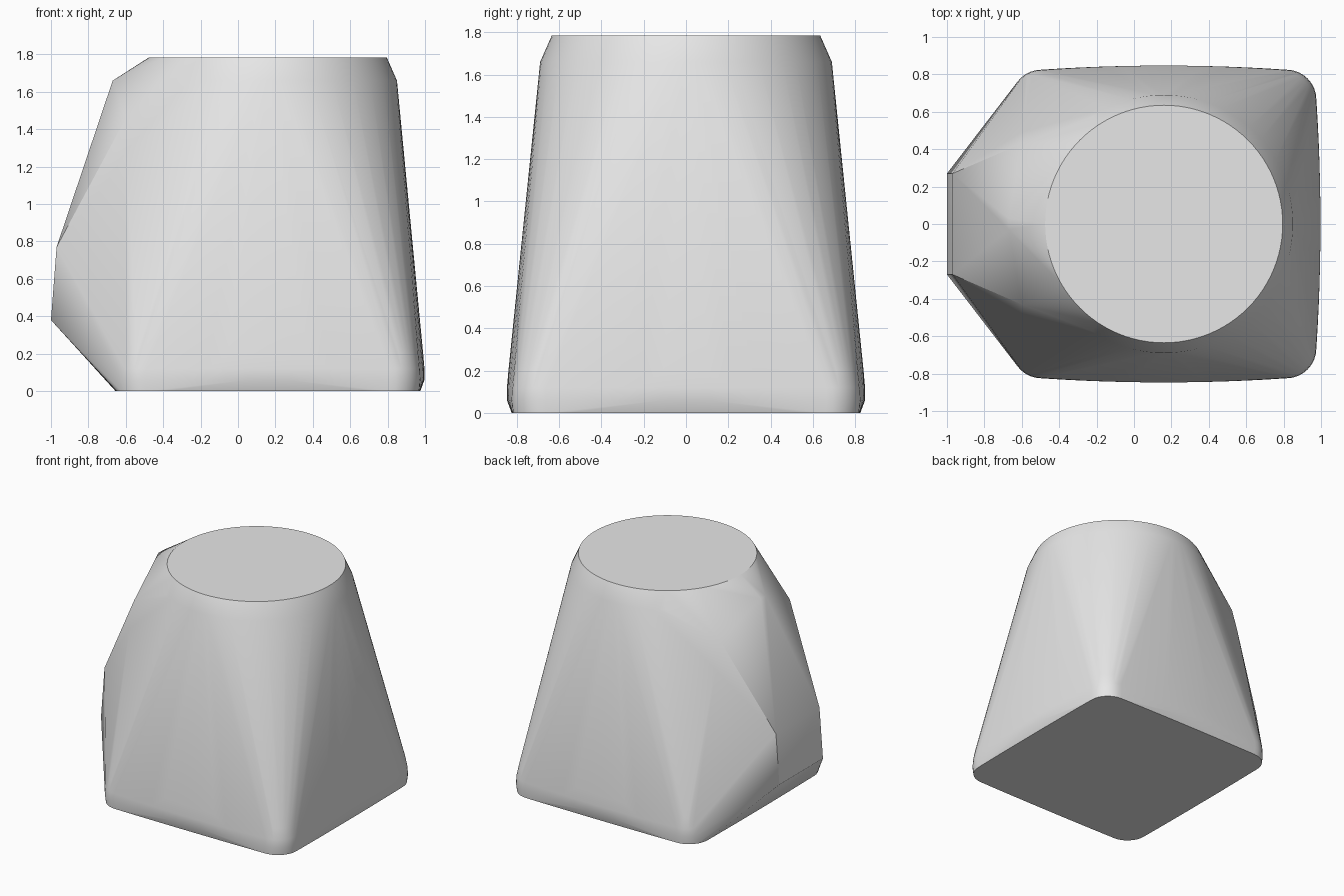
import bpy, bmesh, math

cube = bpy.data.objects.get("Cube")
if cube:
    bpy.data.objects.remove(cube, do_unlink=True)

CX = 0.16  # centre line of the round body


def circle(radius, z, sides=96):
    """Ring of points around the body axis."""
    steps = [2 * math.pi * i / sides for i in range(sides)]
    return [(CX + radius * math.cos(a), radius * math.sin(a), z) for a in steps]


def rounded_square(half_x, half_y, radius, bow, z):
    """Rounded square ring whose sides swell outwards by bow."""
    pts = []
    ix, iy = half_x - radius, half_y - radius
    for sx in (-1, 1):
        for sy in (-1, 1):
            for i in range(9):
                a = math.pi / 2 * i / 8
                pts.append((CX + sx * (ix + radius * math.cos(a)),
                            sy * (iy + radius * math.sin(a)), z))
        for i in range(-5, 6):
            t = i / 6
            swell = bow * (1 - t * t)
            pts.append((CX + sx * (half_x + swell), t * iy, z))
            pts.append((CX + t * ix, sx * (half_y + swell), z))
    return pts


# Body: square foot blending into a bevelled round top
points = circle(0.635, 1.785) + circle(0.69, 1.66)
points += rounded_square(0.81, 0.82, 0.16, 0.005, 0)
points += rounded_square(0.815, 0.825, 0.16, 0.022, 0.06)
points += rounded_square(0.812, 0.822, 0.16, 0.025, 0.12)
points += rounded_square(0.80, 0.81, 0.16, 0.03, 0.2)

# Faceted nose, mirrored across y
for side in (-1, 1):
    for x, y, z in ((-1.0, 0.27, 0.38), (-0.97, 0.27, 0.77), (-0.67, 0.03, 1.66),
                    (-0.6, 0.43, 1.46), (-0.6, 0.49, 1.26)):
        points.append((x, side * y, z))

# Wrap the sections in one skin
bm = bmesh.new()
for p in points:
    bm.verts.new(p)
hull = bmesh.ops.convex_hull(bm, input=bm.verts[:])
loose = {g for g in hull["geom_interior"] + hull["geom_unused"]
         if isinstance(g, bmesh.types.BMVert)}
bmesh.ops.delete(bm, geom=list(loose), context="VERTS")
bmesh.ops.dissolve_limit(bm, angle_limit=math.radians(0.2),
                         verts=bm.verts[:], edges=bm.edges[:])
bmesh.ops.recalc_face_normals(bm, faces=bm.faces[:])
mesh = bpy.data.meshes.new("tapered_body")
bm.to_mesh(mesh)
bm.free()
body = bpy.data.objects.new("tapered_body", mesh)
bpy.context.collection.objects.link(body)

# Plain grey
grey = bpy.data.materials.new("light_grey")
grey.use_nodes = True
color = (0.8, 0.8, 0.8, 1)
grey.diffuse_color = color
grey.node_tree.nodes["Principled BSDF"].inputs["Base Color"].default_value = color
mesh.materials.append(grey)

bpy.ops.object.select_all(action="DESELECT")
body.select_set(True)
bpy.context.view_layer.objects.active = body
bpy.ops.object.shade_smooth_by_angle(angle=math.radians(22))
